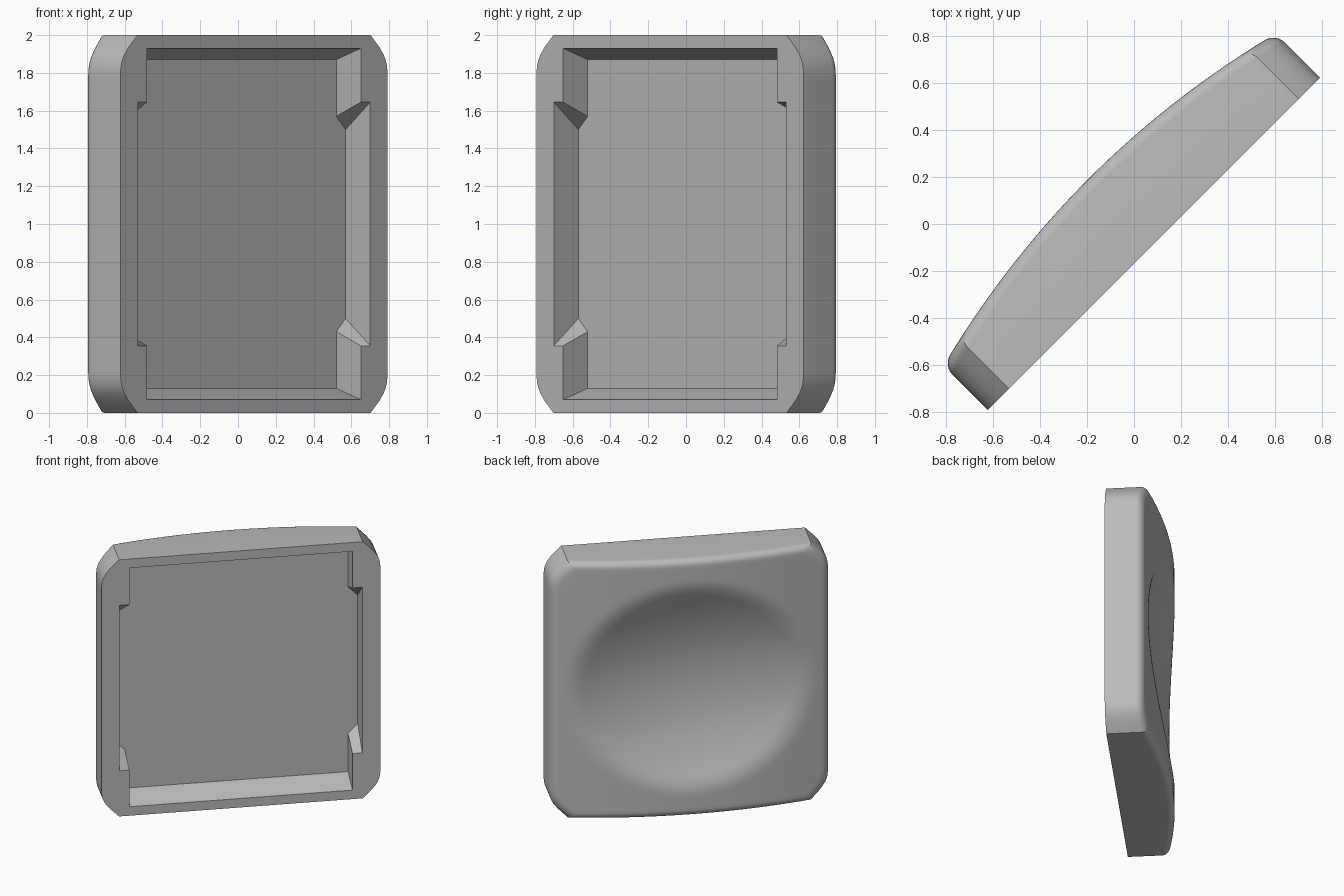
import bpy
import bmesh
import math
from mathutils import Vector

if "Cube" in bpy.data.objects:
    bpy.data.objects.remove(bpy.data.objects["Cube"])

R2 = math.sqrt(0.5)
FILLET = 0.05      # rounding of the back rim
FLOOR = 0.184      # pocket depth


def place(u, w, z):
    """Panel coordinates (along width, depth from the flat face, height) to world."""
    s = 0.12 - w
    return Vector(((u + s) * R2, (u - s) * R2, z + 1))


def mirror4(quarter):
    """Mirror a first-quadrant path (side to top) into a closed outline."""
    right = [(u, -z) for u, z in reversed(quarter)] + list(quarter)
    return right + [(-u, z) for u, z in reversed(right)]


def resample(points, step):
    out = []
    for a, b in zip(points, points[1:] + points[:1]):
        n = max(1, round(math.dist(a, b) / step))
        out += [(a[0] + (b[0] - a[0]) * i / n, a[1] + (b[1] - a[1]) * i / n)
                for i in range(n)]
    return out


def back_depth(u, z):
    """Cylindrical dome blended softly into the shallow bowl."""
    dome = 0.393 - 0.126 * u * u
    bowl = 0.20 + 0.147 * u * u + 0.325 * z * z
    k = 0.035
    h = max(k - abs(dome - bowl), 0) / k
    return min(dome, bowl) - h * h * k / 4


bm = bmesh.new()


def add_loop(coords):
    return [bm.verts.new(place(*c)) for c in coords]


def bridge(a, b):
    n = len(a)
    for i in range(n):
        j = (i + 1) % n
        bm.faces.new((a[i], a[j], b[j], b[i]))


# Outer outline with clipped, partly rounded corners
outline = resample(mirror4([(1, 0.8), (0.995, 0.84), (0.985, 0.87),
                            (0.97, 0.897), (0.94, 0.935), (0.873, 1)]), 0.045)
front = add_loop([(u, 0, z) for u, z in outline])

# Side wall, rounded rim and bowl as shrinking rings
insets = [(FILLET * (1 - math.cos(math.pi / 2 * i / 6)),
           FILLET * (1 - math.sin(math.pi / 2 * i / 6))) for i in range(7)]
insets += [(FILLET + (1 - FILLET) * i / 40, 0) for i in range(1, 40)]
ring = front
for inset, drop in insets:
    k = 1 - inset
    new = add_loop([(u * k, back_depth(u * k, z * k) - drop, z * k) for u, z in outline])
    bridge(ring, new)
    ring = new
centre = bm.verts.new(place(0, back_depth(0, 0), 0))
for i, v in enumerate(ring):
    bm.faces.new((v, ring[(i + 1) % len(ring)], centre))

# Pocket with tapered ends and a wider slot on each side
mouth = add_loop([(u, 0, z) for u, z in
                  mirror4([(0.87, 0.645), (0.80, 0.645), (0.80, 0.93)])])
floor = add_loop([(u, FLOOR, z) for u, z in
                  mirror4([(0.87, 0.50), (0.80, 0.57), (0.80, 0.87)])])
bridge(mouth, floor)
bm.faces.new(floor)

# Flat front rim between the outline and the pocket mouth
rim_edges = []
for loop in (front, mouth):
    for i, v in enumerate(loop):
        rim_edges.append(bm.edges.get((v, loop[(i + 1) % len(loop)])))
bmesh.ops.triangle_fill(bm, edges=rim_edges, use_beauty=True,
                        normal=Vector((R2, -R2, 0)))
bmesh.ops.recalc_face_normals(bm, faces=bm.faces[:])

mesh = bpy.data.meshes.new("dished_cap")
bm.to_mesh(mesh)
bm.free()
cap = bpy.data.objects.new("dished_cap", mesh)
bpy.context.collection.objects.link(cap)

grey = bpy.data.materials.new("plain grey")
grey.diffuse_color = (0.5, 0.5, 0.5, 1)
grey.use_nodes = True
grey.node_tree.nodes["Principled BSDF"].inputs["Base Color"].default_value = grey.diffuse_color
mesh.materials.append(grey)

bpy.context.view_layer.objects.active = cap
cap.select_set(True)
bpy.ops.object.shade_smooth_by_angle(angle=math.radians(30))
